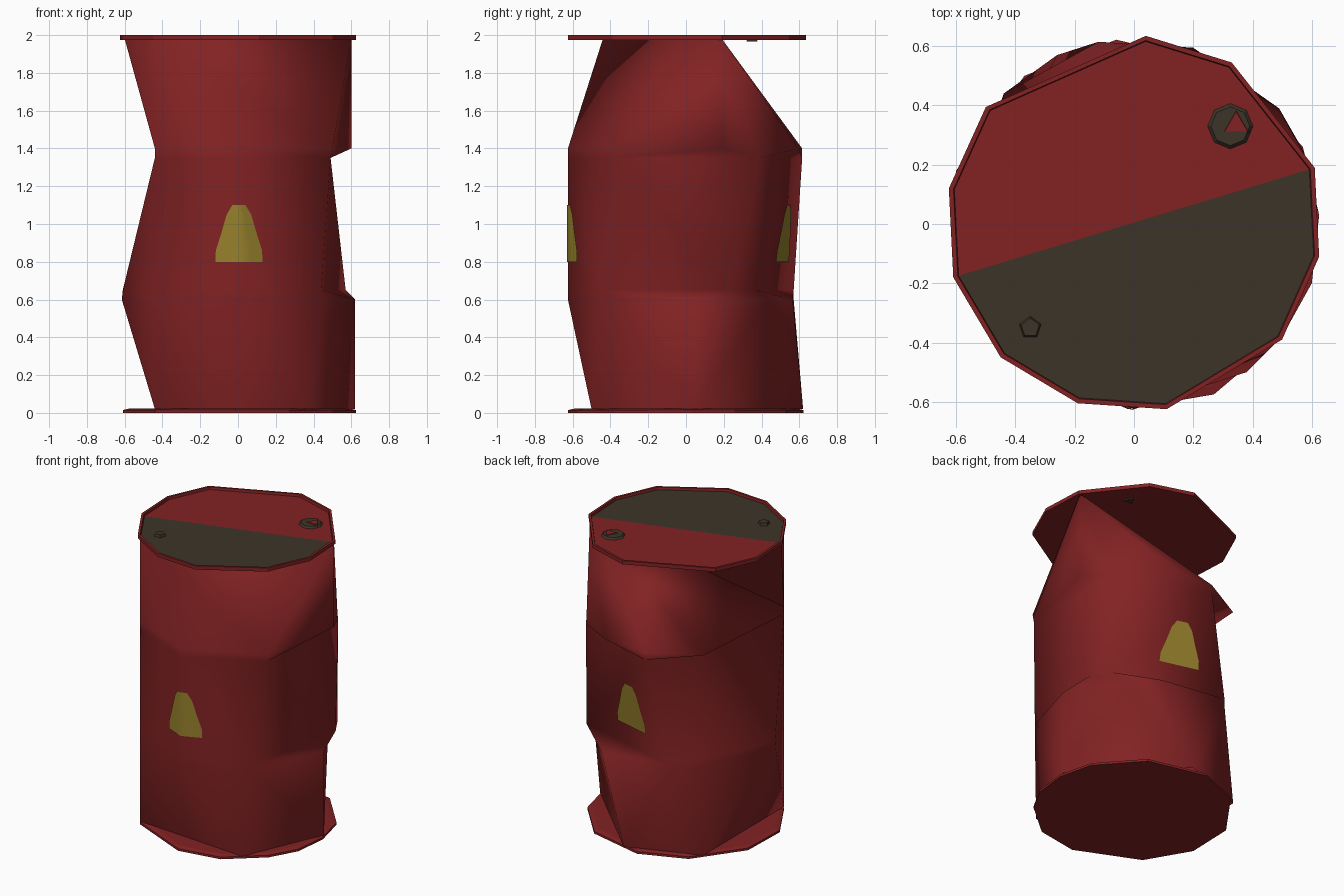
import bpy, bmesh, math
from mathutils import Vector
from mathutils.bvhtree import BVHTree

if "Cube" in bpy.data.objects:
    bpy.data.objects.remove(bpy.data.objects["Cube"])


def material(name, color):
    m = bpy.data.materials.new(name)
    m.diffuse_color = (*color, 1)
    m.use_nodes = True
    m.node_tree.nodes["Principled BSDF"].inputs["Base Color"].default_value = m.diffuse_color
    return m


RED = material("barrel red", (0.225, 0.016, 0.017))
DARK = material("dark brown", (0.045, 0.034, 0.021))
YELLOW = material("warning yellow", (0.31, 0.22, 0.025))


def finish(bm, name, mats, angle=None):
    bm.normal_update()
    me = bpy.data.meshes.new(name)
    bm.to_mesh(me)
    ob = bpy.data.objects.new(name, me)
    bpy.context.collection.objects.link(ob)
    for m in mats:
        me.materials.append(m)
    if angle:
        bpy.ops.object.select_all(action='DESELECT')
        ob.select_set(True)
        bpy.context.view_layer.objects.active = ob
        bpy.ops.object.shade_smooth_by_angle(angle=math.radians(angle))
    return ob


def ring(bm, pts, z, scale=1.0):
    return [bm.verts.new((x * scale, y * scale, z)) for x, y in pts]


def stitch(bm, low, up, order=""):
    """Triangle strip between two rings: follow order (L/U steps) or the shortest diagonal."""
    i = j = 0
    n, m = len(low), len(up)
    while i < n or j < m:
        a, b = low[i % n], up[j % m]
        a2, b2 = low[(i + 1) % n], up[(j + 1) % m]
        if order:
            go_low = order[i + j] == "L"
        else:
            go_low = j == m or (i < n and (a2.co - b.co).length <= (a.co - b2.co).length)
        if go_low:
            bm.faces.new((a, a2, b))
            i += 1
        else:
            bm.faces.new((a, b2, b))
            j += 1


# crumpled wall: each ring keeps only a few points of the circle, all start at the same corner
S = (-.44, -.44)
RINGS = [
    (0.02, [S, (.38, -.5), (.62, .05), (.04, .62), (-.44, .44)]),
    (0.60, [S, (0, -.625), (.44, -.44), (.62, .05), (.39, .43), (.25, .565),
            (-.26, .57), (-.615, -.1)]),
    (0.65, [S, (0, -.625), (.44, -.44), (.57, .25), (.5, .37), (-.26, .57), (-.61, -.1)]),
    (1.35, [S, (0, -.625), (.49, -.39), (.49, .39), (-.12, .615)]),
    (1.40, [S, (0, -.625), (.5, -.39), (.6, .19), (.5, .37), (.2, .595), (-.12, .615),
            (-.44, .44)]),
    (1.98, [S, (.6, .19), (-.6, -.18)]),
]
bm = bmesh.new()
loops = [ring(bm, pts, z) for z, pts in RINGS]
for low, up in zip(loops, loops[1:]):
    # the top is one big dent: the back wall fans out from a single top corner
    stitch(bm, low, up, "LLULLLLLLUU" if up is loops[-1] else "")
bm.normal_update()
tree = BVHTree.FromBMesh(bm)
finish(bm, "barrel_wall", [RED], 85)


# rimmed end plates
def strip(bm, a, b):
    for k in range(len(a)):
        n = (k + 1) % len(a)
        bm.faces.new((a[k], a[n], b[n], b[k]))


TOP = [(-.61, -.18), (-.45, -.45), (-.19, -.605), (.11, -.625), (.5, -.39), (.625, -.11),
       (.61, .19), (.33, .545), (.04, .635), (-.5, .395), (-.625, .12)]
bm = bmesh.new()
o0, o1 = ring(bm, TOP, 1.975), ring(bm, TOP, 2.0)
i1, i0 = ring(bm, TOP, 2.0, .975), ring(bm, TOP, 1.983, .97)
bm.faces.new(o0[::-1])
for a, b in ((o0, o1), (o1, i1), (i1, i0)):
    strip(bm, a, b)
bm.faces.new(i0[:7]).material_index = 1      # dark front half of the lid
bm.faces.new(i0[6:] + i0[:1])                # red back half
finish(bm, "top_lid", [RED, DARK])

BOTTOM = [(-.02, -.625), (.27, -.575), (.5, -.38), (.6, -.2), (.625, .03), (.57, .26),
          (.33, .53), (-.06, .622), (-.37, .5), (-.6, .18), (-.61, -.15), (-.44, -.44)]
bm = bmesh.new()
b0, b1 = ring(bm, BOTTOM, 0), ring(bm, BOTTOM, .015)
b2 = ring(bm, BOTTOM, .022, .95)
bm.faces.new(b0[::-1])
strip(bm, b0, b1)
strip(bm, b1, b2)
bm.faces.new(b2)
finish(bm, "bottom_plate", [RED])


# bungs on the lid
def bung(name, x, y, r, sides, z0, z1, mat):
    bm = bmesh.new()
    bmesh.ops.create_cone(bm, cap_ends=True, segments=sides, radius1=r, radius2=r * .8,
                          depth=z1 - z0)
    bmesh.ops.translate(bm, verts=bm.verts, vec=(x, y, (z0 + z1) / 2))
    finish(bm, name, [mat])


bung("large_bung", .325, .33, .082, 8, 1.977, 1.995, DARK)
bung("large_bung_centre", .345, .335, .055, 3, 1.985, 1.999, RED)
bung("small_bung", -.35, -.35, .04, 5, 1.98, 2.0, DARK)
bung("small_bung_underside", .32, .34, .04, 3, 1.965, 1.98, DARK)


# yellow warning patches, thin skins laid onto the wall
def patch(name, cx, side, half):
    bm = bmesh.new()
    profile = [(.80, 1.0), (.86, .98), (.95, .75), (1.05, .52), (1.10, .28)]
    rows = []
    for z, w in profile:
        row = []
        for t in (-1, -.5, 0, .5, 1):
            x = cx + t * w * half
            hit, nor, _, _ = tree.ray_cast(Vector((x, side * 2, z)), Vector((0, -side, 0)))
            row.append(bm.verts.new((x, hit.y + side * .006, z)))
        rows.append(row)
    for a, b in zip(rows, rows[1:]):
        for k in range(4):
            q = (a[k], a[k + 1], b[k + 1], b[k])
            bm.faces.new(q if side < 0 else q[::-1])
    finish(bm, name, [YELLOW], 60)


patch("front_warning_patch", 0.005, -1, .125)
patch("back_warning_patch", 0.06, 1, .13)
